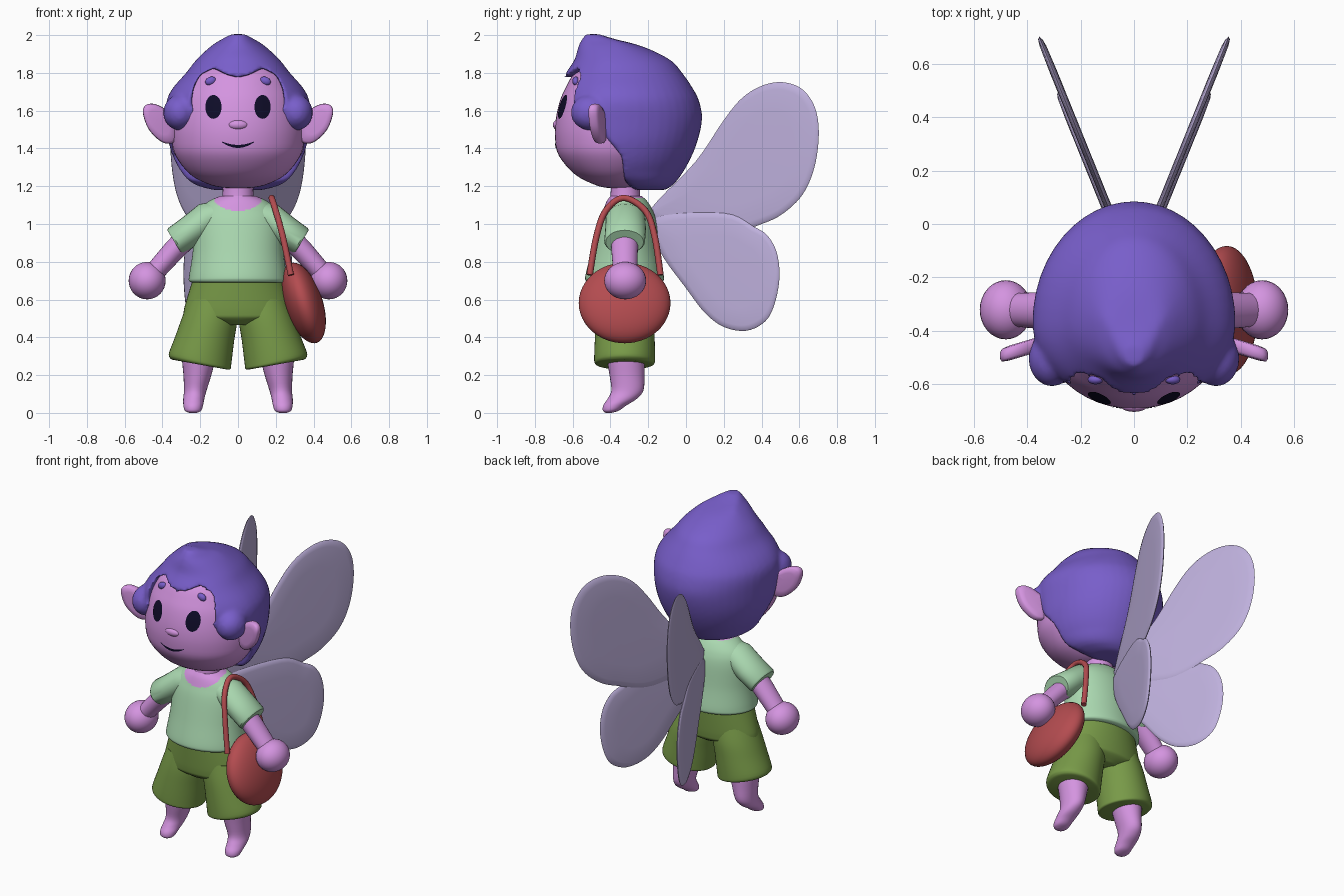
import bpy, bmesh, math
from mathutils import Vector, Matrix
from mathutils.bvhtree import BVHTree

if "Cube" in bpy.data.objects:
    bpy.data.objects.remove(bpy.data.objects["Cube"])


def material(name, r, g, b):
    m = bpy.data.materials.new(name)
    m.diffuse_color = [((c / 255 + 0.055) / 1.055) ** 2.4 for c in (r, g, b)] + [1]
    m.use_nodes = True
    m.node_tree.nodes["Principled BSDF"].inputs["Base Color"].default_value = m.diffuse_color
    return m


SKIN = material("pink skin", 212, 148, 224)
HAIR = material("violet hair", 120, 94, 202)
SHIRT = material("mint cloth", 170, 216, 176)
SHORTS = material("olive cloth", 120, 154, 72)
BAG = material("red leather", 180, 76, 80)
WING = material("pale lavender", 190, 176, 220)
DARK = material("dark ink", 14, 12, 40)


def finish(name, bm, mats, angle=40, recalc=True):
    if recalc:
        bmesh.ops.recalc_face_normals(bm, faces=bm.faces)
    me = bpy.data.meshes.new(name)
    bm.to_mesh(me)
    bm.free()
    ob = bpy.data.objects.new(name, me)
    bpy.context.collection.objects.link(ob)
    for m in mats:
        me.materials.append(m)
    activate(ob)
    bpy.ops.object.shade_smooth_by_angle(angle=math.radians(angle))
    return ob


def activate(ob):
    bpy.ops.object.select_all(action='DESELECT')
    ob.select_set(True)
    bpy.context.view_layer.objects.active = ob


def spline(pts, n, closed=False):
    """Catmull-Rom through tuples of any length."""
    k, out = len(pts), []
    for i in range(k if closed else k - 1):
        ids = [(i + d) % k if closed else min(max(i + d, 0), k - 1) for d in (-1, 0, 1, 2)]
        for j in range(n):
            t = j / n
            out.append(tuple(0.5 * (2 * b + (c - a) * t + (2 * a - 5 * b + 4 * c - d) * t * t
                                    + (3 * b - a - 3 * c + d) * t ** 3)
                             for a, b, c, d in zip(*[pts[q] for q in ids])))
    return out if closed else out + [tuple(pts[-1])]


def skin_rings(bm, rings, caps=True):
    vs = [[bm.verts.new(p) for p in r] for r in rings]
    n = len(vs[0])
    for a, b in zip(vs, vs[1:]):
        for i in range(n):
            bm.faces.new((a[i], a[(i + 1) % n], b[(i + 1) % n], b[i]))
    if caps:
        bm.faces.new(vs[0])
        bm.faces.new(vs[-1])


def loft(bm, rings, s=1, n=4, seg=48, ym=None):
    """Rings of (z, centre x, radius x, front y, back y); ym = widest y."""
    out = []
    for z, cx, rx, yf, yb in spline(rings, n):
        m = (yf + yb) / 2 if ym is None else min(max(ym, yf + 0.03), yb - 0.03)
        ring = []
        for i in range(seg):
            a = 2 * math.pi * i / seg
            sn = math.sin(a)
            ring.append((s * (cx + rx * math.cos(a)), m + sn * ((yb - m) if sn > 0 else (m - yf)), z))
        out.append(ring)
    skin_rings(bm, out)


def tube(bm, stations, s, seg=28):
    """Straight-ish limb; stations of (x, y, z, radius across, radius in y)."""
    d = (Vector(stations[-1][:3]) - Vector(stations[0][:3])).normalized()
    up = d.cross(Vector((0, 1, 0)))
    rings = []
    for x, y, z, ra, rb in stations:
        ring = []
        for i in range(seg):
            a = 2 * math.pi * i / seg
            p = Vector((x, y, z)) + up * ra * math.cos(a) + Vector((0, rb * math.sin(a), 0))
            ring.append((s * p.x, p.y, p.z))
        rings.append(ring)
    skin_rings(bm, rings)


def ball(bm, c, r, tilt=0, seg=32):
    mat = Matrix.Translation(c) @ Matrix.Rotation(tilt, 4, 'Y') @ Matrix.Diagonal((*r, 1))
    bmesh.ops.create_uvsphere(bm, u_segments=seg, v_segments=seg // 2, radius=1, matrix=mat)


def plate(bm, outline, thick, place):
    """Pillow-shaped plate from a star-shaped outline."""
    pts = spline(outline, 5, True)
    cu = sum(p[0] for p in pts) / len(pts)
    cv = sum(p[1] for p in pts) / len(pts)
    prof = [(.03, 1), (.6, 1), (.9, .85), (.97, .55), (1, 0), (.97, -.55), (.9, -.85), (.6, -1), (.03, -1)]
    skin_rings(bm, [[place(cu + (u - cu) * k, cv + (v - cv) * k, t * thick) for u, v in pts]
                    for k, t in prof])


# Head
bm = bmesh.new()
loft(bm, [(1.19, 0, .05, -.41, -.30), (1.205, 0, .14, -.475, -.24), (1.26, 0, .25, -.585, -.17),
          (1.36, 0, .33, -.672, -.09), (1.45, 0, .352, -.693, -.06), (1.55, 0, .35, -.69, -.06),
          (1.65, 0, .33, -.668, -.08), (1.72, 0, .30, -.638, -.11), (1.8, 0, .25, -.59, -.17),
          (1.87, 0, .15, -.50, -.27)])
head = finish("head", bm, [SKIN], 80)
hb = bmesh.new()
hb.from_mesh(head.data)
tree = BVHTree.FromBMesh(hb)
hb.free()


def on_face(x, z, lift=0.005):
    hit = tree.ray_cast(Vector((x, -2, z)), Vector((0, 1, 0)))[0]
    return (x, hit.y - lift, z)


# Nose
bm = bmesh.new()
ball(bm, (0, -.68, 1.525), (.052, .025, .026))
finish("nose", bm, [SKIN], 80)

# Mouth: crescent laid on the face
bm = bmesh.new()
rows = []
for i in range(25):
    x = -.085 + .17 * i / 24
    k = 1 - (x / .085) ** 2
    rows.append([bm.verts.new(on_face(x, 1.437 - .018 * k)), bm.verts.new(on_face(x, 1.433 - .03 * k))])
for a, b in zip(rows, rows[1:]):
    bm.faces.new((a[0], a[1], b[1], b[0]))
finish("mouth", bm, [DARK], 80, False)

# Hair: lofted cap, cut open for the face, with a lock on each temple
bm = bmesh.new()
loft(bm, [(1.18, 0, .13, -.27, -.11), (1.215, 0, .24, -.32, -.06), (1.3, 0, .32, -.42, .0),
          (1.42, 0, .365, -.52, .055), (1.55, 0, .378, -.64, .085), (1.65, 0, .378, -.68, .07),
          (1.72, 0, .345, -.67, .035), (1.8, 0, .275, -.635, -.02), (1.87, 0, .22, -.59, -.085),
          (1.94, 0, .145, -.57, -.23), (1.98, 0, .085, -.55, -.38), (2.005, 0, .035, -.53, -.46)],
     ym=-.37)
hair = finish("hair", bm, [HAIR])


def prism(name, poly, place, a, b):
    bm = bmesh.new()
    skin_rings(bm, [[place(u, v, t) for u, v in poly] for t in (a, b)])
    ob = finish(name, bm, [HAIR])
    ob.hide_render = True
    return ob


half = [(.235, 1.3), (.225, 1.56), (.245, 1.65), (.235, 1.72), (.2, 1.79), (.13, 1.825), (.06, 1.79)]
arch = half + [(0, 1.775)] + [(-x, z) for x, z in reversed(half)]
side = [(-1, 1.5), (-.5, 1.5), (-.45, 1.52), (-.42, 1.45), (-.34, 1.36), (-.31, 1.1), (-1, 1.1)]
for cutter in (prism("face_cutter", arch, lambda u, v, t: (u, t, v), -1, -.42),
               prism("side_cutter", side, lambda u, v, t: (t, u, v), -1, 1)):
    mod = hair.modifiers.new("cut", 'BOOLEAN')
    mod.operation, mod.solver, mod.object = 'DIFFERENCE', 'EXACT', cutter
    activate(hair)
    bpy.ops.object.modifier_apply(modifier="cut")
    bpy.data.objects.remove(cutter)
bm = bmesh.new()
bm.from_mesh(hair.data)
for s in (-1, 1):
    ball(bm, (s * .308, -.505, 1.59), (.088, .105, .095))
bm.to_mesh(hair.data)
bm.free()
mod = hair.modifiers.new("blend", 'REMESH')
mod.mode, mod.voxel_size, mod.use_smooth_shade = 'VOXEL', 0.014, True
mod = hair.modifiers.new("soften", 'SMOOTH')
mod.factor, mod.iterations = 0.5, 4
activate(hair)
for m in ("blend", "soften"):
    bpy.ops.object.modifier_apply(modifier=m)

# Neck
bm = bmesh.new()
loft(bm, [(1.1, 0, .09, -.41, -.23), (1.15, 0, .082, -.40, -.243), (1.25, 0, .08, -.395, -.245)])
finish("neck", bm, [SKIN])

# Shirt body, with the neckline coloured as skin
bm = bmesh.new()
loft(bm, [(.69, 0, .245, -.515, -.135), (.70, 0, .26, -.53, -.12), (.73, 0, .258, -.532, -.118),
          (.85, 0, .24, -.502, -.138), (1.0, 0, .232, -.465, -.155), (1.07, 0, .21, -.44, -.175),
          (1.12, 0, .155, -.42, -.205), (1.148, 0, .095, -.40, -.235)], n=8, seg=72)
for f in bm.faces:
    c = f.calc_center_median()
    if c.z > 1.138 or (c.y < -.33 and (c.x / .125) ** 2 + ((c.z - 1.14) / .07) ** 2 < 1):
        f.material_index = 1
finish("shirt", bm, [SHIRT, SKIN])

# Shorts: hips and two flared legs with slanted hems
bm = bmesh.new()
loft(bm, [(.47, 0, .10, -.43, -.22), (.50, 0, .27, -.475, -.17), (.53, 0, .288, -.485, -.16),
          (.6, 0, .272, -.49, -.155), (.72, 0, .235, -.495, -.15)])
for s in (-1, 1):
    loft(bm, [(.255, .2, .145, -.465, -.185), (.262, .2, .16, -.482, -.168), (.29, .2, .165, -.486, -.164),
              (.4, .175, .155, -.482, -.166), (.5, .15, .148, -.475, -.17), (.6, .13, .13, -.46, -.19)], s)
for v in bm.verts:
    v.co.z += (abs(v.co.x) - .2) * .18 * min(max((.5 - v.co.z) / .22, 0), 1)
finish("shorts", bm, [SHORTS])

upper = [(-.18, 1.02), (-.17, 1.1), (.05, 1.33), (.2, 1.55), (.3, 1.67), (.41, 1.735), (.52, 1.75),
         (.62, 1.71), (.685, 1.61), (.703, 1.47), (.68, 1.3), (.62, 1.16), (.52, 1.06), (.4, 1.0), (.15, .93)]
lower = [(-.17, 1.03), (-.14, .86), (0, .66), (.1, .53), (.2, .455), (.32, .435), (.42, .485), (.47, .58),
         (.495, .72), (.48, .85), (.43, .94), (.36, .985), (.2, 1.06)]
ear = [(.33, 1.45), (.37, 1.425), (.42, 1.445), (.475, 1.505), (.503, 1.585), (.494, 1.625), (.46, 1.637),
       (.42, 1.628), (.37, 1.6), (.33, 1.58)]

for s, tag in ((-1, "left"), (1, "right")):
    # Eye: rings projected onto the face
    bm = bmesh.new()
    skin_rings(bm, [[on_face(s * .13 + .043 * k * math.cos(a), 1.62 + .063 * k * math.sin(a))
                     for a in [2 * math.pi * i / 32 for i in range(32)]] for k in (.1, .4, .7, 1)], False)
    bmesh.ops.holes_fill(bm, edges=[e for e in bm.edges if e.is_boundary][:32], sides=32)
    for f in bm.faces:
        f.normal_update()
        if f.normal.y > 0:
            f.normal_flip()
    finish(tag + "_eye", bm, [DARK], 80, False)
    # Brow
    bm = bmesh.new()
    p = on_face(s * .145, 1.757, 0)
    ball(bm, p, (.03, .018, .022), s * .4, 20)
    finish(tag + "_brow", bm, [HAIR], 80)
    # Ear
    bm = bmesh.new()
    plate(bm, ear, .028, lambda u, v, t: (s * u, -.452 - .3 * (u - .36) + t, v))
    finish(tag + "_ear", bm, [SKIN], 80)
    # Sleeve
    bm = bmesh.new()
    tube(bm, [(.08, -.32, 1.06, .07, .09), (.16, -.32, 1.03, .088, .105), (.25, -.32, .965, .082, .108),
              (.328, -.325, .91, .08, .108), (.336, -.325, .904, .074, .10)], s)
    finish(tag + "_sleeve", bm, [SHIRT])
    # Arm and hand
    bm = bmesh.new()
    tube(bm, [(.22, -.325, .98, .062, .075), (.34, -.325, .86, .058, .07), (.46, -.322, .725, .052, .062)], s)
    ball(bm, (s * .481, -.322, .70), (.098, .111, .099))
    finish(tag + "_arm", bm, [SKIN], 60)
    # Leg tapering into a pointed foot
    bm = bmesh.new()
    loft(bm, [(0, .238, .02, -.425, -.395), (.012, .238, .043, -.44, -.355), (.04, .237, .052, -.438, -.315),
              (.075, .234, .056, -.415, -.26), (.12, .226, .06, -.395, -.225), (.2, .215, .074, -.405, -.22),
              (.3, .207, .09, -.42, -.22), (.4, .2, .09, -.42, -.22)], s, seg=28)
    finish(tag + "_leg", bm, [SKIN], 60)
    # Upper and lower wing
    for name, shape, off in (("upper", upper, 0), ("lower", lower, .012)):
        bm = bmesh.new()
        plate(bm, shape, .015, lambda u, v, t: (s * (.071 + .405 * u + off + t), u, v))
        finish(f"{tag}_{name}_wing", bm, [WING], 60)

# Shoulder bag
bm = bmesh.new()
ball(bm, (.348, -.325, .582), (.10, .243, .222), math.radians(-18), 48)
finish("bag", bm, [BAG], 80)

# Bag strap looping over the shoulder
cu = bpy.data.curves.new("bag_strap", 'CURVE')
cu.dimensions, cu.bevel_depth, cu.bevel_resolution, cu.use_fill_caps = '3D', .017, 3, True
path = spline([(.28, -.51, .73), (.238, -.475, .93), (.2, -.425, 1.07), (.178, -.33, 1.138),
               (.2, -.215, 1.07), (.238, -.165, .93), (.28, -.135, .73)], 6)
sp = cu.splines.new('POLY')
sp.points.add(len(path) - 1)
for pt, co in zip(sp.points, path):
    pt.co = (*co, 1)
cu.materials.append(BAG)
bpy.context.collection.objects.link(bpy.data.objects.new("bag_strap", cu))
